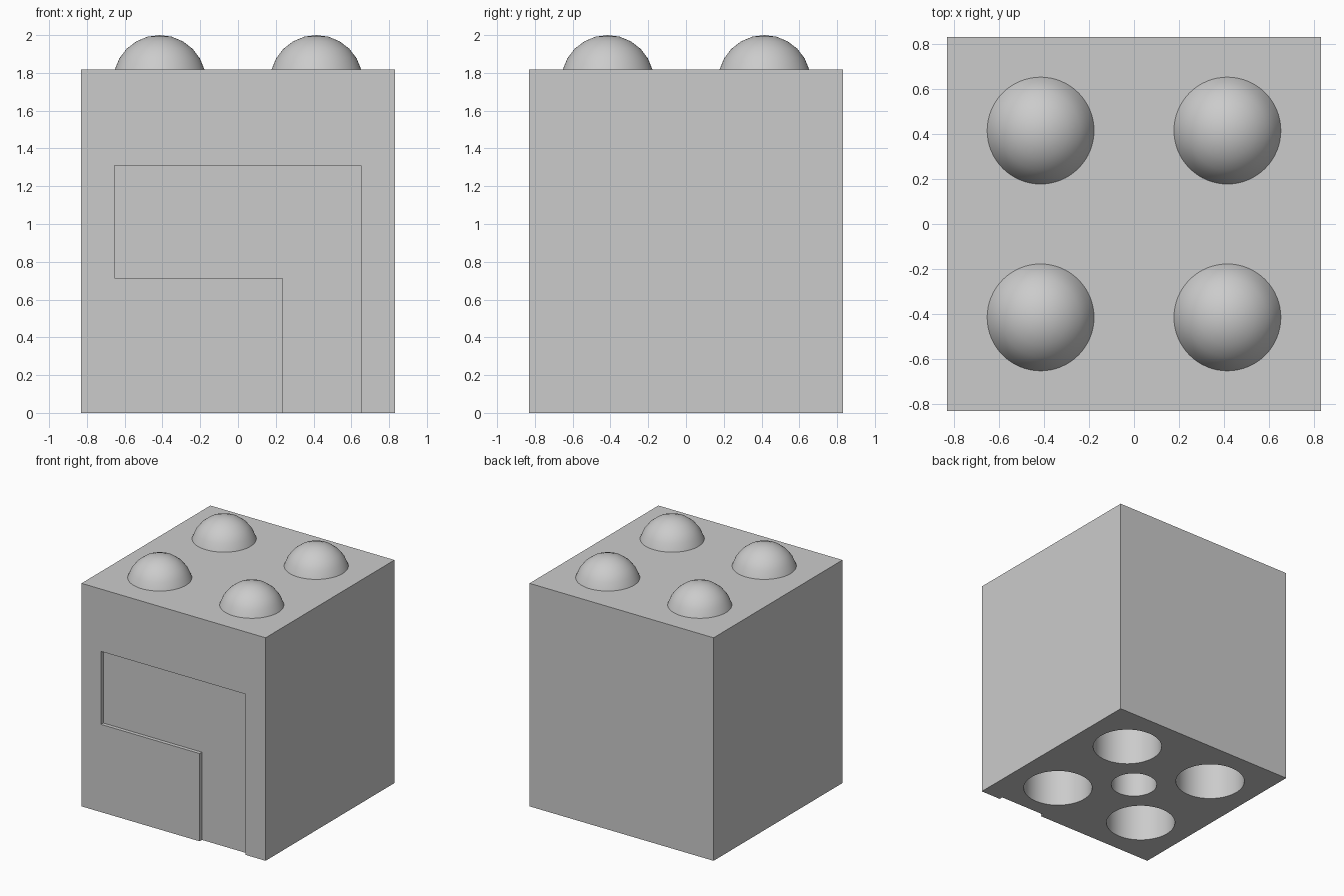
import bpy, bmesh
from mathutils import Matrix, Vector

cube = bpy.data.objects.get("Cube")
if cube:
    bpy.data.objects.remove(cube, do_unlink=True)

HALF, TOP = 0.83, 1.818          # block half width and height
PITCH = 0.415                    # stud and socket offset from the centre
STUD_R = 0.246
SOCKET_R, CENTRE_R, SOCKET_DEPTH = 0.263, 0.175, 0.8
RECESS = 0.03
CORNERS = [(x, y) for x in (-PITCH, PITCH) for y in (-PITCH, PITCH)]

grey = bpy.data.materials.new("light grey")
grey.use_nodes = True
colour = (0.6, 0.6, 0.6, 1)
grey.diffuse_color = colour
grey.node_tree.nodes["Principled BSDF"].inputs["Base Color"].default_value = colour


def make_object(name, bm):
    bmesh.ops.recalc_face_normals(bm, faces=bm.faces)
    mesh = bpy.data.meshes.new(name)
    bm.to_mesh(mesh)
    bm.free()
    mesh.materials.append(grey)
    obj = bpy.data.objects.new(name, mesh)
    bpy.context.scene.collection.objects.link(obj)
    return obj


def select_only(obj):
    bpy.ops.object.select_all(action='DESELECT')
    obj.select_set(True)
    bpy.context.view_layer.objects.active = obj


# Block body
bm = bmesh.new()
bmesh.ops.create_cube(bm, size=1, matrix=Matrix.Translation((0, 0, TOP / 2))
                      @ Matrix.Diagonal((2 * HALF, 2 * HALF, TOP, 1)))
body = make_object("block_body", bm)

# Cutter: underside sockets
bm = bmesh.new()
for (x, y), r in [(c, SOCKET_R) for c in CORNERS] + [((0, 0), CENTRE_R)]:
    bmesh.ops.create_cone(bm, cap_ends=True, segments=64, radius1=r, radius2=r,
                          depth=2 * SOCKET_DEPTH, matrix=Matrix.Translation((x, y, 0)))

# Cutter: bent recess in the front, open at the bottom
outline = [(-0.655, 0.715), (0.235, 0.715), (0.235, -0.1),
           (0.65, -0.1), (0.65, 1.31), (-0.655, 1.31)]
face = bm.faces.new([bm.verts.new((x, -HALF - 0.1, z)) for x, z in outline])
extruded = bmesh.ops.extrude_face_region(bm, geom=[face], use_keep_orig=True)
bmesh.ops.translate(bm, vec=Vector((0, 0.1 + RECESS, 0)),
                    verts=[v for v in extruded["geom"] if isinstance(v, bmesh.types.BMVert)])
cutter = make_object("socket_and_recess_cutter", bm)
cutter.hide_render = True

cut = body.modifiers.new("cut", 'BOOLEAN')
cut.operation, cut.solver, cut.object = 'DIFFERENCE', 'EXACT', cutter
select_only(body)
bpy.ops.object.modifier_apply(modifier=cut.name)
bpy.data.objects.remove(cutter, do_unlink=True)
bpy.ops.object.shade_smooth_by_angle()

# Domed studs
for i, (x, y) in enumerate(CORNERS):
    bm = bmesh.new()
    bmesh.ops.create_uvsphere(bm, u_segments=64, v_segments=12, radius=STUD_R)
    bmesh.ops.delete(bm, geom=[v for v in bm.verts if v.co.z < 0.05], context='VERTS')
    stud = make_object(f"domed_stud_{i + 1}", bm)
    stud.location = (x, y, 2 - STUD_R)
    select_only(stud)
    bpy.ops.object.shade_smooth_by_angle()
